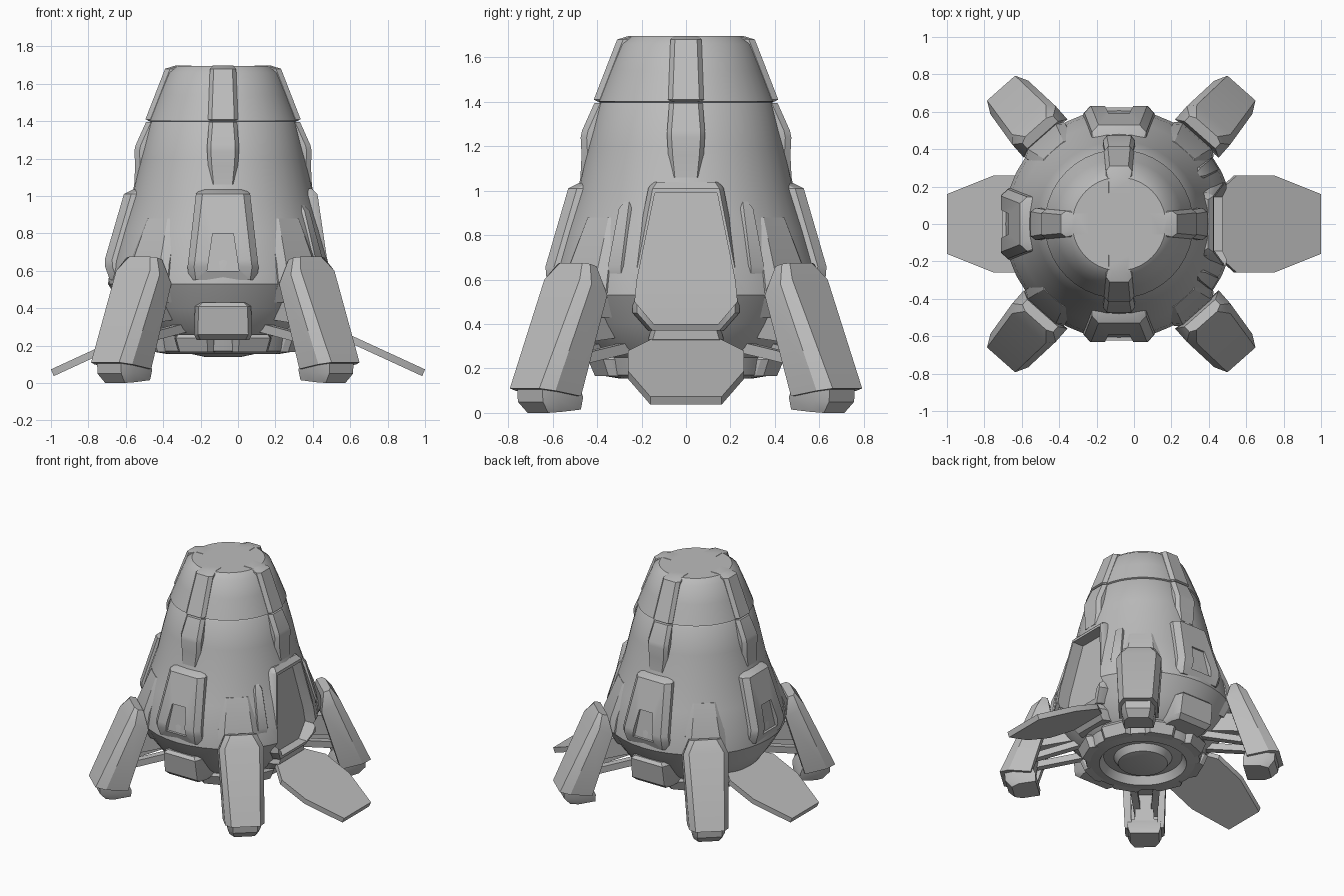
import bpy, bmesh, math
from mathutils import Vector

if "Cube" in bpy.data.objects:
    bpy.data.objects.remove(bpy.data.objects["Cube"])

CX = -0.08  # axis of the capsule
grey = bpy.data.materials.new("hull_grey")
grey.diffuse_color = (0.5, 0.5, 0.5, 1)
grey.use_nodes = True
grey.node_tree.nodes["Principled BSDF"].inputs["Base Color"].default_value = grey.diffuse_color


def finish(name, bm, angle=30):
    bmesh.ops.recalc_face_normals(bm, faces=bm.faces)
    me = bpy.data.meshes.new(name)
    bm.to_mesh(me)
    bm.free()
    ob = bpy.data.objects.new(name, me)
    bpy.context.collection.objects.link(ob)
    me.materials.append(grey)
    smooth(ob, angle)
    return ob


def smooth(ob, angle=30):
    bpy.ops.object.select_all(action='DESELECT')
    ob.select_set(True)
    bpy.context.view_layer.objects.active = ob
    bpy.ops.object.shade_smooth_by_angle(angle=math.radians(angle))


def cut(ob, cutter):
    mod = ob.modifiers.new("cut", 'BOOLEAN')
    mod.operation = 'DIFFERENCE'
    mod.solver = 'EXACT'
    mod.object = cutter
    bpy.context.view_layer.objects.active = ob
    bpy.ops.object.modifier_apply(modifier=mod.name)
    bpy.data.objects.remove(cutter)
    smooth(ob)


def skin(bm, rings):
    """Bridge closed rings of vertices and cap both ends."""
    n = len(rings[0])
    for a, b in zip(rings, rings[1:]):
        for i in range(n):
            j = (i + 1) % n
            bm.faces.new((a[i], a[j], b[j], b[i]))
    bm.faces.new(rings[0])
    bm.faces.new(rings[-1])


def loft(name, deg, stations, chamfer=0.02):
    """Chamfered block around the axis: stations are (r_out, z_out, r_in, z_in, half_width)."""
    a = math.radians(deg)
    rad = Vector((math.cos(a), math.sin(a), 0))
    tan = Vector((-math.sin(a), math.cos(a), 0))
    bm = bmesh.new()
    rings = []
    for ro, zo, ri, zi, hw in stations:
        rm, zm = ri + (ro - ri) * 0.7, zi + (zo - zi) * 0.7
        half = [(ri, zi, hw), (rm, zm, hw), (ro, zo, hw - chamfer)]
        pts = [(r, z, -w) for r, z, w in half] + half[::-1]
        rings.append([bm.verts.new(Vector((CX, 0, z)) + rad * r + tan * w) for r, z, w in pts])
    skin(bm, rings)
    return finish(name, bm)


def pad(name, deg, rows, depth=0.1, chamfer=0.02):
    """Block with level stations, rows are (z, r, half_width)."""
    return loft(name, deg, [(r, z, r - depth, z, w) for z, r, w in rows], chamfer)


def rod(name, deg, side, p, q, radius):
    """Square strut between two (r, z) points, shifted sideways."""
    a = math.radians(deg)
    rad = Vector((math.cos(a), math.sin(a), 0))
    tan = Vector((-math.sin(a), math.cos(a), 0))
    p, q = (Vector((CX, 0, z)) + rad * r + tan * s for r, z, s in ((*p, side), (*q, side * 0.6)))
    d = (q - p).normalized()
    n = d.cross(tan).normalized()
    bm = bmesh.new()
    rings = [[bm.verts.new(c + tan * u * radius + n * v * radius)
              for u, v in ((1, 1), (-1, 1), (-1, -1), (1, -1))] for c in (p, q)]
    skin(bm, rings)
    return finish(name, bm)


# hull: turned profile with an engine ring underneath
profile = [(0.10, 0.14), (0.17, 0.155), (0.20, 0.20), (0.27, 0.21), (0.30, 0.155),
           (0.39, 0.17), (0.41, 0.25), (0.46, 0.29), (0.54, 0.40), (0.615, 0.53),
           (0.60, 0.65), (0.548, 0.82), (0.488, 1.0), (0.443, 1.2), (0.393, 1.39),
           (0.387, 1.397), (0.398, 1.402), (0.345, 1.54), (0.295, 1.66), (0.25, 1.695)]
bm = bmesh.new()
N = 40
skin(bm, [[bm.verts.new((CX + r * math.cos(2 * math.pi * i / N),
                         r * math.sin(2 * math.pi * i / N), z)) for i in range(N)]
          for r, z in profile])
hull = finish("hull", bm)

# doorway on the right side
frame = pad("door_frame", 0, [(1.04, 0.475, 0.15), (1.01, 0.505, 0.17),
                              (0.65, 0.558, 0.24), (0.45, 0.575, 0.24), (0.37, 0.54, 0.17)], 0.12)
for ob in (hull, frame):
    cut(ob, loft("doorway_cutter", 0, [(0.9, 0.99, 0.42, 0.99, 0.14), (0.9, 0.60, 0.47, 0.60, 0.22),
                                       (0.9, 0.50, 0.48, 0.50, 0.23), (0.9, 0.40, 0.485, 0.40, 0.145)], 0))
pad("door_sill", 0, [(0.40, 0.535, 0.15), (0.33, 0.53, 0.17), (0.27, 0.47, 0.15)], 0.15)
for s in (-1, 1):  # raised ribs either side of the doorway
    pad("door_side_rib", s * 32, [(0.96, 0.495, 0.02), (0.92, 0.53, 0.035),
                                  (0.66, 0.607, 0.045), (0.62, 0.60, 0.04)], 0.08, 0.01)

# closed hatch panels on the other three sides
for deg in (90, 180, 270):
    panel = pad("hatch_panel", deg, [(1.035, 0.48, 0.12), (1.01, 0.53, 0.145),
                                     (0.66, 0.632, 0.185), (0.62, 0.63, 0.19),
                                     (0.55, 0.605, 0.18)], 0.13, 0.035)
    cut(panel, loft("recess_cutter", deg, [(0.8, 0.80, 0.578, 0.80, 0.055),
                                           (0.8, 0.60, 0.605, 0.60, 0.085)], 0))

# ribs near the nose
for deg in (0, 90, 180, 270):
    pad("upper_rib", deg, [(1.697, 0.255, 0.055), (1.68, 0.31, 0.07), (1.41, 0.415, 0.08),
                           (1.402, 0.40, 0.08)], 0.09)
    pad("middle_rib", deg, [(1.395, 0.412, 0.075), (1.27, 0.468, 0.085),
                            (1.24, 0.474, 0.085), (1.16, 0.47, 0.08), (1.06, 0.475, 0.07)], 0.09)

# thruster boxes front and back
for deg in (90, 270):
    pad("thruster_box", deg, [(0.43, 0.565, 0.13), (0.41, 0.585, 0.15),
                              (0.26, 0.565, 0.155), (0.23, 0.53, 0.14)], 0.2)

# blocks around the lower flange
for i in range(8):
    pad("flange_block", 22.5 + 45 * i, [(0.26, 0.43, 0.10), (0.24, 0.44, 0.11),
                                        (0.165, 0.41, 0.10)], 0.1)

# legs with hollow backs, feet and struts, and the hull mounts behind them
for deg in (48.5, 131.5, 228.5, 311.5):
    pad("leg_mount", deg, [(0.88, 0.528, 0.11), (0.64, 0.622, 0.14), (0.54, 0.636, 0.14),
                           (0.43, 0.57, 0.12)], 0.1, 0.04)
    leg = loft("leg", deg, [(0.69, 0.675, 0.635, 0.66, 0.11), (0.745, 0.60, 0.61, 0.53, 0.155),
                            (0.97, 0.11, 0.75, 0.075, 0.135)], 0.035)
    cut(leg, loft("leg_cutter", deg, [(0.70, 0.51, 0.48, 0.45, 0.095),
                                      (0.885, 0.13, 0.55, 0.09, 0.09),
                                      (0.90, 0.02, 0.55, 0.0, 0.09)], 0))
    foot = loft("foot", deg, [(0.94, 0.14, 0.75, 0.14, 0.115), (0.935, 0.05, 0.72, 0.07, 0.115),
                              (0.89, 0.0, 0.72, 0.015, 0.10)], 0.03)
    core = loft("leg_core", deg, [(0.76, 0.50, 0.69, 0.47, 0.045),
                                  (0.89, 0.10, 0.75, 0.10, 0.07)], 0.01)
    for ob in (leg, foot, core):
        ob.location.x = 0.012
    rod("upper_strut", deg, 0, (0.46, 0.41), (0.73, 0.38), 0.07)
    for s in (-1, 1):
        rod("lower_strut", deg, s * 0.09, (0.40, 0.30), (0.81, 0.22), 0.024)

# fold-down ramps left and right
outline = [(0.43, 0.15), (0.55, 0.26), (0.75, 0.26), (1.0, 0.16)]
outline += [(x, -y) for x, y in outline[::-1]]
for side, name in ((1, "right_ramp"), (-1, "left_ramp")):
    bm = bmesh.new()
    skin(bm, [[bm.verts.new((side * (x - dx), y, 0.335 - (x - 0.43) * 0.46 - dz))
               for x, y in outline] for dx, dz in ((0, 0), (0.015, 0.036))])
    finish(name, bm)
